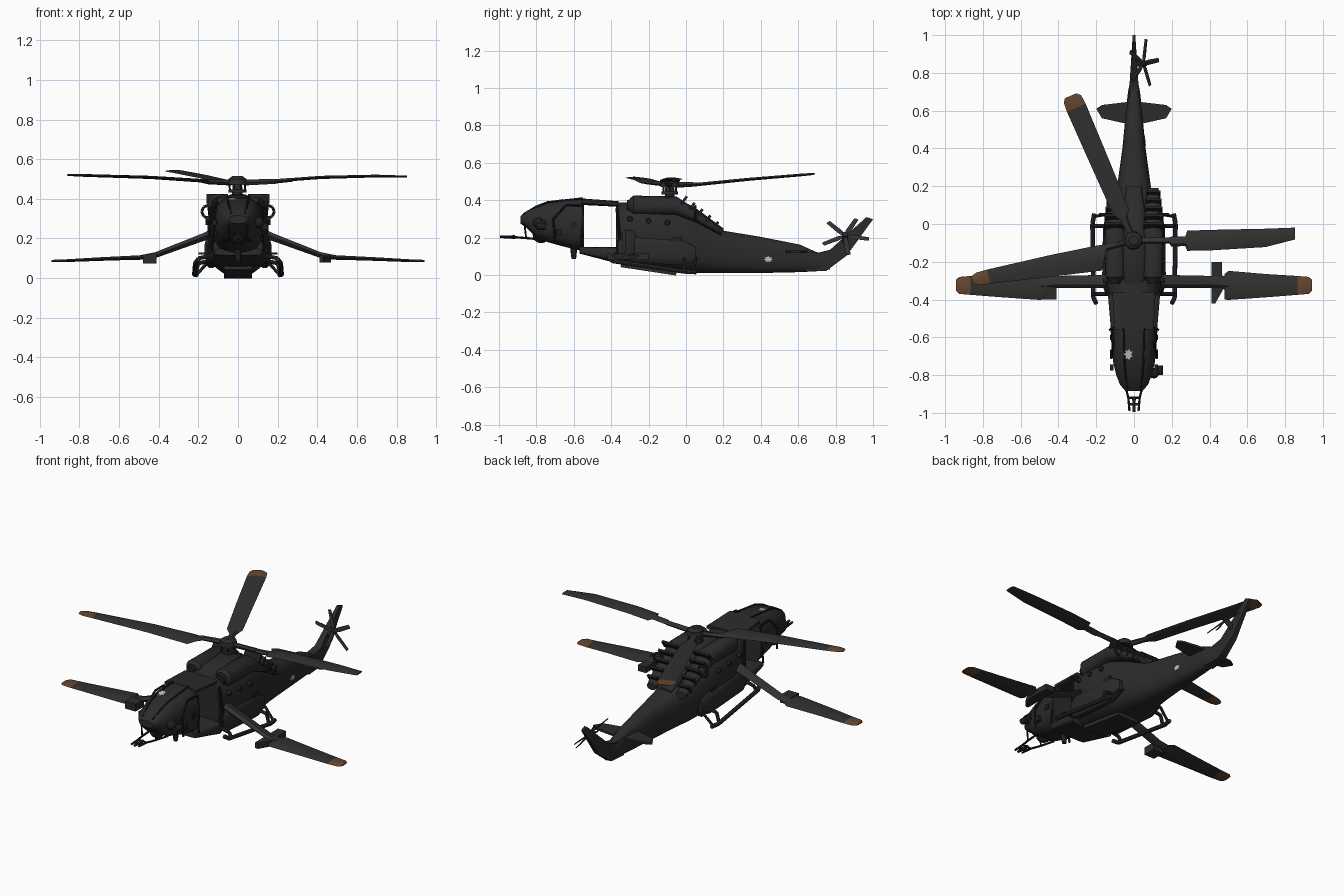
import bpy, bmesh, math
from mathutils import Vector, Matrix

if "Cube" in bpy.data.objects:
    bpy.data.objects.remove(bpy.data.objects["Cube"])

def material(name, rgb):
    m = bpy.data.materials.new(name)
    m.diffuse_color = (*rgb, 1)
    m.use_nodes = True
    m.node_tree.nodes["Principled BSDF"].inputs["Base Color"].default_value = m.diffuse_color
    return m

BODY = material("matte_black", (0.024, 0.024, 0.025))
BLADE = material("charcoal", (0.031, 0.031, 0.032))
DARK = material("deep_black", (0.014, 0.014, 0.015))
BROWN = material("brown_tip", (0.13, 0.062, 0.03))
LIGHT = material("pale_grey", (0.55, 0.53, 0.47))

def finish(bm, name, mats):
    bmesh.ops.recalc_face_normals(bm, faces=bm.faces)
    me = bpy.data.meshes.new(name)
    bm.to_mesh(me)
    bm.free()
    for m in mats:
        me.materials.append(m)
    ob = bpy.data.objects.new(name, me)
    bpy.context.collection.objects.link(ob)
    return ob

def loft(name, rings, mats, rule=None):
    """Skin a list of closed rings, capped at both ends."""
    bm = bmesh.new()
    rows = [[bm.verts.new(p) for p in r] for r in rings]
    n = len(rows[0])
    for k, (a, b) in enumerate(zip(rows, rows[1:])):
        for i in range(n):
            j = (i + 1) % n
            f = bm.faces.new((a[i], a[j], b[j], b[i]))
            f.material_index = rule(k) if rule else 0
    bm.faces.new(rows[0])
    f = bm.faces.new(rows[-1])
    f.material_index = rule(len(rows) - 2) if rule else 0
    return finish(bm, name, mats)

def hull(name, secs, cx=0, n=20, p=2.8, mat=BODY):
    """Rounded-box sections along y: (y, bottom, top, half width)."""
    rings = []
    for y, zb, zt, w in secs:
        ring = []
        for i in range(n):
            a = 2 * math.pi * (i + 0.5) / n
            c, s = math.cos(a), math.sin(a)
            ring.append((cx + w * math.copysign(abs(c) ** (2 / p), c), y,
                         (zb + zt) / 2 + (zt - zb) / 2 * math.copysign(abs(s) ** (2 / p), s)))
        rings.append(ring)
    return loft(name, rings, [mat])

def blade(name, mtx, secs, mats=(BLADE,), tip=9):
    """Aerofoil sections along local x: (r, edge a, edge b, height, thickness)."""
    rings = []
    for r, a, b, z, t in secs:
        d = b - a
        pts = [(a, 0), (a + .25 * d, t / 2), (a + .7 * d, t * .4), (b, 0), (a + .7 * d, -t * .4), (a + .25 * d, -t / 2)]
        rings.append([mtx @ Vector((r, y, z + h)) for y, h in pts])
    return loft(name, rings, mats, lambda k: 1 if secs[k][0] >= tip else 0)

def prism(name, pts, lo, hi, mat=BODY):
    """Extrude a plan outline (x, y) between two heights."""
    return loft(name, [[(x, y, z) for x, y in pts] for z in (lo, hi)], [mat])

def box(name, c, s, mat=BODY, rx=0):
    bm = bmesh.new()
    bmesh.ops.create_cube(bm, size=1, matrix=Matrix.Translation(c) @ Matrix.Rotation(rx, 4, 'X') @ Matrix.Diagonal((*s, 1)))
    return finish(bm, name, [mat])

def drum(name, a, b, r1, r2, mat=BODY, n=12):
    a, b = Vector(a), Vector(b)
    d = b - a
    bm = bmesh.new()
    m = Matrix.Translation((a + b) / 2) @ d.to_track_quat('Z', 'Y').to_matrix().to_4x4()
    bmesh.ops.create_cone(bm, cap_ends=True, segments=n, radius1=r1, radius2=r2, depth=d.length, matrix=m)
    return finish(bm, name, [mat])

def ball(name, c, r, mat=BODY):
    bm = bmesh.new()
    bmesh.ops.create_uvsphere(bm, u_segments=12, v_segments=8, radius=r, matrix=Matrix.Translation(c))
    return finish(bm, name, [mat])

def tube(name, pts, r, mat=BODY, closed=False):
    pairs = list(zip(pts, pts[1:])) + ([(pts[-1], pts[0])] if closed else [])
    for a, b in pairs:
        drum(name, a, b, r, r, mat, 8)

# fuselage: cockpit, open doorway with roof and floor, then cabin and boom
hull("cockpit", [(-.885, .275, .315, .045), (-.85, .25, .345, .075), (-.80, .20, .367, .095),
                 (-.74, .175, .39, .11), (-.65, .15, .405, .12), (-.545, .125, .41, .126)])
hull("doorway_floor", [(-.57, .115, .15, .122), (-.36, .06, .15, .14)], p=5)
hull("doorway_roof", [(-.56, .375, .41, .105), (-.36, .365, .395, .115)], p=4)
hull("cabin_and_boom", [(-.375, .06, .39, .135), (-.25, .045, .388, .155), (-.08, .02, .37, .153), (.07, .01, .30, .122),
                        (.2, .01, .238, .09), (.4, .01, .205, .062), (.61, .015, .163, .042),
                        (.70, .02, .122, .032), (.77, .03, .10, .018)])
hull("mast_fairing", [(-.33, .35, .385, .05), (-.25, .35, .41, .065), (-.08, .34, .425, .065),
                      (.05, .29, .36, .06), (.2, .2, .25, .04)])

# tail fin, swept back and thinning toward the tip
fin = [(.64, .13), (.70, .118), (.77, .135), (.965, .31), (1.0, .298), (.86, .105), (.75, .022), (.64, .02)]
loft("tail_fin", [[(s * (.03 - .023 * (y - .64) / .36), y, z) for y, z in fin] for s in (-1, 1)], [BODY])

# horizontal stabiliser
half = [(0, .65), (.17, .63), (.2, .61), (.17, .56), (.06, .535), (0, .535)]
for s, side in ((-1, "left"), (1, "right")):
    prism(side + "_stabiliser", [(s * x, y) for x, y in half], .118, .13)

# parts repeated on both sides
for s, side in ((-1, "left"), (1, "right")):
    hull(side + "_engine", [(-.30, .335, .41, .035), (-.28, .32, .425, .052), (-.05, .32, .42, .055),
                            (.06, .28, .345, .05), (.19, .21, .25, .03)], cx=s * .10, n=14, p=2.3)
    drum(side + "_intake", (s * .1, -.315, .372), (s * .1, -.29, .372), .028, .036, DARK)
    for i in range(5):
        box(side + "_exhaust_rib", (s * .105, -.01 + .042 * i, .40 - .034 * i), (.11 - .01 * i, .014, .05), DARK, -.6)
    tube(side + "_exhaust_ring", [(s * (.15 + .033 * math.cos(a * math.pi / 4)), .05, .335 + .033 * math.sin(a * math.pi / 4))
                                  for a in range(8)], .007, BODY, True)
    hull(side + "_side_pod", [(-.36, .09, .19, .02), (-.32, .07, .21, .035), (-.02, .05, .19, .03), (.05, .07, .15, .012)],
         cx=s * .135, n=12)
    box(side + "_cabin_window", (s * .15, -.05, .175), (.012, .055, .055), DARK)
    for y, z in ((-.3, .3), (-.2, .29), (-.1, .28)):
        drum(side + "_port", (s * .14, y, z), (s * .163, y, z), .015, .012, DARK)
    # windscreen frame and door rails
    tube(side + "_windscreen_frame", [(s * .035, -.87, .325), (s * .045, -.80, .367), (s * .05, -.74, .39), (s * .055, -.55, .411)], .005, DARK)
    tube(side + "_door_frame", [(s * .122, -.70, .18), (s * .12, -.71, .30), (s * .11, -.64, .375), (s * .115, -.55, .372), (s * .128, -.56, .15)], .006, DARK)
    tube(side + "_door_rail", [(s * .135, -.37, .36), (s * .145, -.355, .20), (s * .14, -.37, .10)], .008, DARK)
    for y, z in ((-.76, .28), (-.68, .23), (-.6, .27)):
        box(side + "_cockpit_fitting", (s * .118, y, z), (.02, .03, .03), DARK)
    # landing skids
    tube(side + "_skid", [(s * .20, -.42, .095), (s * .215, -.39, .075), (s * .22, .0, .018), (s * .21, .055, .016)], .012)
    for y, zo, zi in ((-.37, .073, .10), (-.01, .02, .075)):
        tube(side + "_skid_leg", [(s * .215, y, zo), (s * .20, y, zi), (s * .10, y, zi + .02)], .01)
    tube(side + "_skid_brace", [(s * .21, .04, .018), (s * .15, .05, .08), (s * .10, .05, .10)], .008)
    # wing strut with drooping outer panel
    m = Matrix.Translation((0, -.32, 0)) @ Matrix.Diagonal((s, 1, 1, 1))
    blade(side + "_wing_strut", m, [(.11, -.02, .06, .235, .05), (.18, -.02, .05, .205, .04), (.42, -.02, .045, .115, .03), (.52, -.03, .045, .10, .02)])
    blade(side + "_wing_panel", m, [(.48, -.08, .055, .104, .022), (.50, -.082, .072, .104, .022), (.70, -.068, .055, .096, .018),
                                    (.865, -.055, .045, .088, .014), (.925, -.05, .04, .087, .012), (.942, -.035, .025, .086, .008)],
          (BLADE, BROWN), .86)
prism("left_wing_block", [(-.48, -.40), (-.41, -.40), (-.41, -.32), (-.48, -.32)], .075, .12)
prism("right_wing_block", [(.41, -.42), (.43, -.42), (.47, -.35), (.465, -.20), (.41, -.20), (.41, -.25)], .08, .115)

# main rotor
hx, hy = -.003, -.087
drum("rotor_mast", (hx, hy, .40), (hx, hy, .50), .028, .022)
drum("swashplate", (hx, hy, .432), (hx, hy, .446), .045, .045)
drum("rotor_hub", (hx, hy, .472), (hx, hy, .50), .05, .045)
drum("rotor_cap", (hx, hy, .50), (hx, hy, .515), .045, .025)
for a in range(6):
    c, s = math.cos(a * 1.047), math.sin(a * 1.047)
    tube("control_link", [(hx + .038 * c, hy + .038 * s, .44), (hx + .04 * c, hy + .04 * s, .485)], .005)

def hub(deg):
    return Matrix.Translation((hx, hy, 0)) @ Matrix.Rotation(math.radians(deg), 4, 'Z')

blade("rotor_blade_back", hub(113.3), [(.03, -.018, .018, .482, .03), (.12, -.02, .02, .484, .025), (.17, -.045, .045, .486, .018),
      (.45, -.05, .05, .512, .016), (.765, -.054, .054, .536, .014), (.815, -.05, .05, .54, .012), (.835, -.03, .035, .541, .008)],
      (BLADE, BROWN), .76)
blade("rotor_blade_right", hub(0), [(.03, -.015, .015, .482, .03), (.19, -.016, .016, .488, .025), (.2, -.032, .02, .489, .022),
      (.275, -.03, .022, .496, .02), (.285, -.055, .052, .498, .016), (.42, -.052, .056, .508, .016), (.70, -.035, .062, .515, .014), (.855, .005, .068, .512, .01)])
blade("rotor_blade_left", hub(193.8), [(.03, -.015, .015, .482, .03), (.15, -.016, .02, .486, .025), (.20, -.02, .115, .492, .018),
      (.45, -.03, .085, .508, .016), (.79, -.035, .042, .518, .014), (.85, -.033, .035, .52, .012), (.88, -.02, .02, .52, .008)],
      (BLADE, BROWN), .78)

# canted tail rotor
axis, across = Vector((.78, 0, .62)), Vector((.62, 0, -.78))
c = Vector((.05, .85, .21))
drum("tail_rotor_shaft", c - axis * .06, c + axis * .015, .016, .016, BODY)
for i in range(5):
    a = math.radians(72 * i + 8)
    u = across * math.cos(a) + Vector((0, 1, 0)) * math.sin(a)
    v = axis.cross(u)
    m = Matrix.Translation(c) @ Matrix((u, v, axis)).transposed().to_4x4()
    blade("tail_rotor_blade", m, [(.005, -.008, .008, 0, .01), (.04, -.014, .014, 0, .008), (.13, -.012, .012, 0, .005)])

# nose: forward gun frame, chin sensor and side sensors
for s in (-1, 1):
    tube("gun_frame", [(s * .06, -.76, .19), (s * .045, -.86, .198), (s * .03, -.92, .203), (s * .024, -.99, .205)], .006, DARK)
    tube("gun_strut", [(s * .045, -.865, .285), (s * .047, -.855, .20)], .005, DARK)
tube("gun_crossbar", [(-.032, -.92, .203), (.032, -.92, .203)], .006, DARK)
drum("gun_barrel", (0, -.995, .205), (0, -.915, .203), .007, .01, DARK)
box("gun_muzzle", (0, -.955, .204), (.05, .014, .014), DARK)
ball("chin_sensor", (0, -.775, .215), .045, DARK)
ball("side_sensor", (.105, -.79, .28), .028, DARK)
drum("side_sensor_pod", (.135, -.80, .26), (.135, -.75, .26), .018, .018, DARK)
drum("belly_antenna", (0, -.60, .085), (0, -.60, .15), .012, .02, DARK)
box("belly_panel", (0, -.2, .03), (.14, .3, .02), BODY, -.15)

# pale painted patches on the nose and the right side of the boom
def patch(name, mtx, r):
    pts = [(r * (1 if i % 2 else .6) * math.cos(i * math.pi / 7), r * (1 if i % 2 else .6) * math.sin(i * math.pi / 7)) for i in range(14)]
    loft(name, [[mtx @ Vector((x, y, z)) for x, y in pts] for z in (-.003, .003)], [LIGHT])

patch("nose_patch", Matrix.Translation((-.03, -.69, .398)) @ Matrix.Rotation(.16, 4, 'X') @ Matrix.Diagonal((.75, 1, 1, 1)), .033)
patch("boom_patch", Matrix.Translation((.0575, .44, .085)) @ Matrix.Rotation(.1, 4, 'Z') @ Matrix.Rotation(math.pi / 2, 4, 'Y') @ Matrix.Diagonal((.7, 1, 1, 1)), .026)

# smooth shading with crisp edges
for ob in bpy.data.objects:
    ob.select_set(True)
bpy.context.view_layer.objects.active = bpy.data.objects["cockpit"]
bpy.ops.object.shade_smooth_by_angle(angle=math.radians(35))
